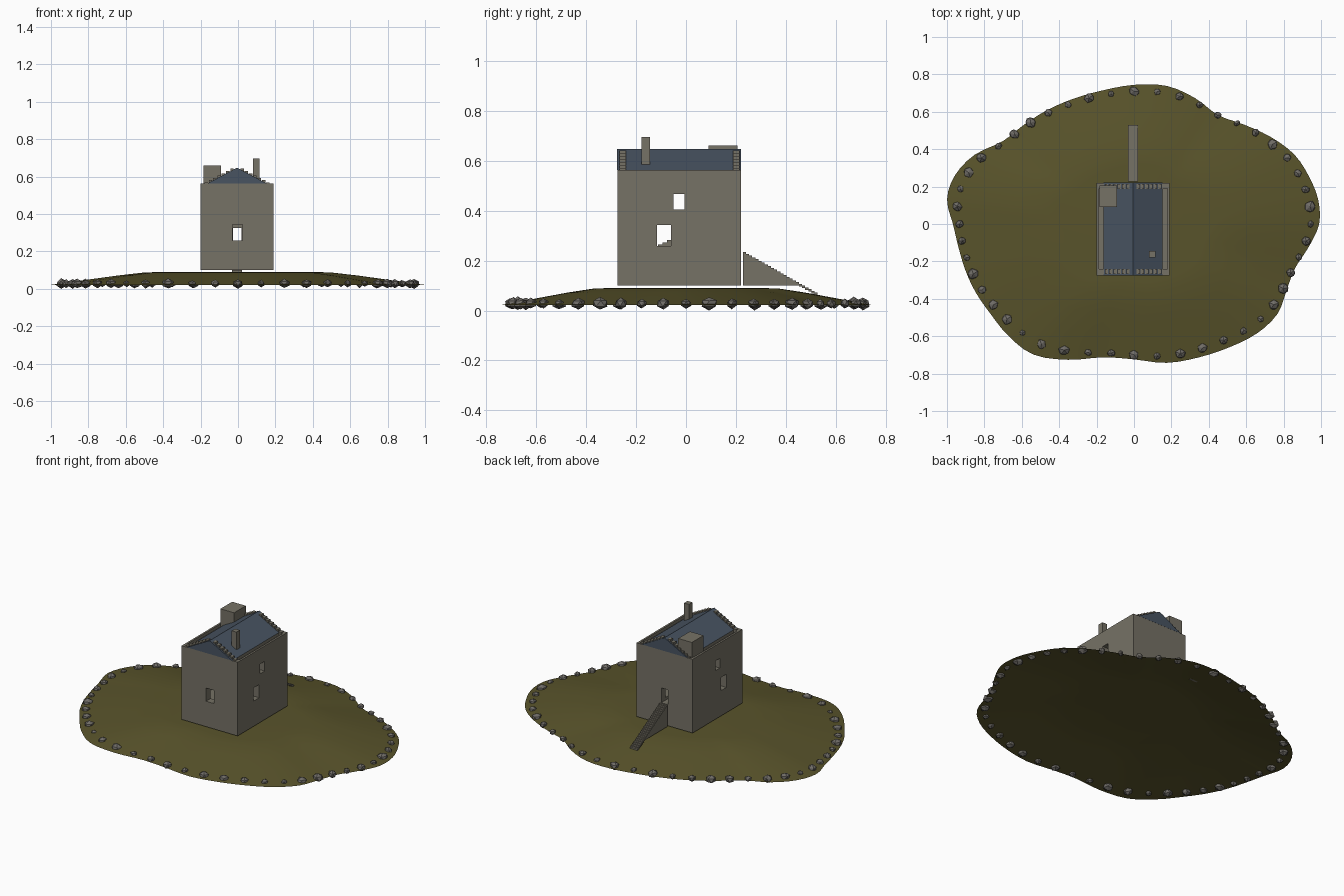
import bpy, bmesh, math, random
from mathutils import Vector

random.seed(4)
if "Cube" in bpy.data.objects:
    bpy.data.objects.remove(bpy.data.objects["Cube"])


def material(name, color):
    m = bpy.data.materials.new(name)
    m.use_nodes = True
    m.diffuse_color = (*color, 1)
    m.node_tree.nodes["Principled BSDF"].inputs["Base Color"].default_value = (*color, 1)
    return m


WALL = material("wall stone", (0.182, 0.168, 0.132))
GRASS = material("moss grass", (0.1, 0.088, 0.024))
SLATE = material("blue slate", (0.065, 0.088, 0.12))
ROCK = material("shore rock", (0.16, 0.15, 0.135))


def finish(bm, name, mat):
    bmesh.ops.recalc_face_normals(bm, faces=bm.faces)
    mesh = bpy.data.meshes.new(name)
    bm.to_mesh(mesh)
    bm.free()
    mesh.materials.append(mat)
    obj = bpy.data.objects.new(name, mesh)
    bpy.context.scene.collection.objects.link(obj)
    return obj


def add_box(bm, x, y, z):
    """Box from (low, high) ranges on each axis."""
    verts = bmesh.ops.create_cube(bm, size=1)["verts"]
    for v in verts:
        v.co = Vector((sum(r) / 2 + c * (r[1] - r[0]) for c, r in zip(v.co, (x, y, z))))


def box(name, mat, x, y, z):
    bm = bmesh.new()
    add_box(bm, x, y, z)
    return finish(bm, name, mat)


def cut(target, cutter):
    mod = target.modifiers.new(cutter.name, "BOOLEAN")
    mod.operation = "DIFFERENCE"
    mod.solver = "EXACT"
    mod.object = cutter
    cutter.hide_render = True
    cutter.hide_set(True)


# Island outline: wobble of an ellipse, sampled every 10 degrees
WOBBLE = [.99, 1, .995, .99, .96, .922, .897, .955, 1, .992, .967, .95,
          .935, .92, .917, .985, 1.018, 1.015, .968, .953, .96, .977, 1, 1.043,
          1.075, 1.03, .965, .965, 1.005, 1.012, 1.016, 1.02, 1, .942, .917, .948]


def wobble(t):
    n = len(WOBBLE)
    s = t / math.tau * n
    i, f = int(s), s % 1
    a, b, c, d = (WOBBLE[(i + k) % n] for k in (-1, 0, 1, 2))
    return b + f * (c - a + f * (2*a - 5*b + 4*c - d + f * (3*(b - c) + d - a))) / 2


def ellipse(t, r, z):
    return Vector((r * math.cos(t), 0.75 * r * math.sin(t), z))


# Island: an open sheet of rings from the shore up to a flat top
SEG = 108
angles = [math.tau * i / SEG for i in range(SEG)]
bm = bmesh.new()
rings = []
for scale, z in [(1, .022), (.92, .033), (.8, .05), (.64, .072), (.5, .088), (.42, .09)]:
    rings.append([bm.verts.new(ellipse(t, scale * wobble(t), z)) for t in angles])
for low, high in zip(rings, rings[1:]):
    for i in range(SEG):
        j = (i + 1) % SEG
        bm.faces.new((low[i], low[j], high[j], high[i]))
bm.faces.new(rings[-1])
island = finish(bm, "island", GRASS)
bpy.context.view_layer.objects.active = island
island.select_set(True)
bpy.ops.object.shade_smooth_by_angle(angle=math.radians(35))
island.select_set(False)

# Shore rocks
bm = bmesh.new()
for i in range(48):
    t = math.tau * i / 48
    center = ellipse(t, 0.43 + 0.52 * wobble(t), 0.031)
    size = random.uniform(0.019, 0.035)
    stretch = random.uniform(0.8, 1.1)
    turn = random.uniform(0, math.pi)
    height = 0.006 + size * 0.65
    for v in bmesh.ops.create_icosphere(bm, subdivisions=1, radius=1)["verts"]:
        c = v.co * random.uniform(0.85, 1.05)
        x, y = c.x * size, c.y * size * stretch
        v.co = center + Vector((x * math.cos(turn) - y * math.sin(turn),
                                x * math.sin(turn) + y * math.cos(turn), c.z * height))
low = min(v.co.z for v in bm.verts)
for v in bm.verts:
    v.co.z -= low
finish(bm, "shore_rocks", ROCK)

# Tower walls, hollowed, with openings right through
MID = -0.005
tower = box("tower_walls", WALL, (-.2, .19), (-.275, .22), (.1, .564))
cut(tower, box("room_cutter", WALL, (-.155, .145), (-.23, .18), (.25, .535)))
cut(tower, box("front_window_cutter", WALL, (-.03, .025), (-.35, -.2), (.26, .343)))
cut(tower, box("door_cutter", WALL, (-.028, .018), (.15, .3), (.233, .326)))
cut(tower, box("lower_window_cutter", WALL, (-.3, .3), (-.116, -.061), (.259, .342)))
cut(tower, box("upper_window_cutter", WALL, (-.3, .3), (-.051, -.006), (.406, .467)))
for side, name in ((-1, "right"), (1, "left")):
    edges = sorted(MID + side * d for d in (.158, .183))
    cut(tower, box(name + "_walk_cutter", WALL, edges, (-.24, .19), (.545, .6)))

# Gabled roof
bm = bmesh.new()
EAVES, RIDGE, HALF = .564, .648, .158
profile = ((-HALF, EAVES), (HALF, EAVES), (0, RIDGE))
ends = [[bm.verts.new((MID + x, y, z)) for x, z in profile] for y in (-.2757, .2207)]
for e in ends:
    bm.faces.new(e)
for i in range(len(profile)):
    j = (i + 1) % len(profile)
    bm.faces.new((ends[0][i], ends[0][j], ends[1][j], ends[1][i]))
finish(bm, "slate_roof", SLATE)

# Stepped gables
for name, y in (("front", -.254), ("back", .201)):
    bm = bmesh.new()
    for side in (-1, 1):
        for k in range(7):
            d = .165 - .023 * k
            x = MID + side * d
            top = RIDGE - d * (RIDGE - EAVES) / HALF + .009
            add_box(bm, (x - .009, x + .009), (y - .013, y + .013), (top - .022, top))
    finish(bm, name + "_gable_steps", WALL)

# Rooftop stair turret and chimney
box("roof_turret", WALL, (-.185, -.09), (.09, .206), (.55, .661))
box("chimney", WALL, (.08, .114), (-.178, -.144), (.58, .696))

# Outside stair: steps stand on the hilltop, the lowest ones follow the slope
bm = bmesh.new()
COUNT = 24
depth = .3 / COUNT
for k in range(COUNT):
    y = .228 + depth * k
    top = .234 - .162 * k / (COUNT - 1)
    add_box(bm, (-.032, .022), (y, y + depth), (min(.1, top - .01), top))
finish(bm, "outside_stair", WALL)

# Inside stair along the wall
bm = bmesh.new()
for k in range(16):
    y = -.112 + .018 * k
    add_box(bm, (-.156, -.1), (y, y + .018), (.249, .264 + .009 * k))
finish(bm, "inside_stair", WALL)
